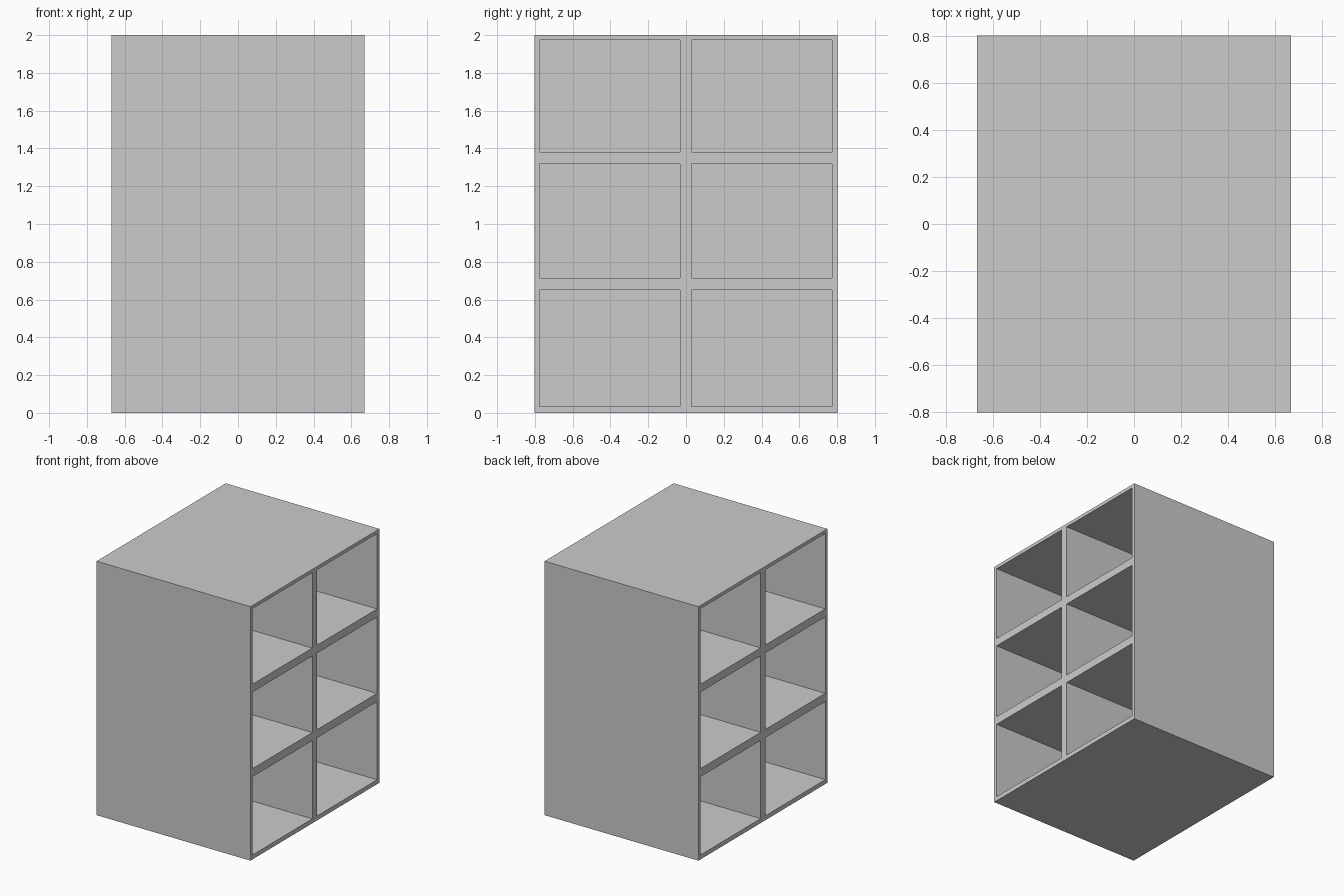
import bpy
import bmesh
from mathutils import Matrix

if "Cube" in bpy.data.objects:
    bpy.data.objects.remove(bpy.data.objects["Cube"], do_unlink=True)

WIDTH, DEPTH, HEIGHT = 1.34, 1.605, 2.0
PANEL = 0.03          # half thickness of the central panel
OVERSHOOT = 0.1       # cutters reach past the open sides

grey = bpy.data.materials.new("plain grey")
grey.use_nodes = True
colour = (0.6, 0.6, 0.6, 1)
grey.diffuse_color = colour
grey.node_tree.nodes["Principled BSDF"].inputs["Base Color"].default_value = colour


def add_box(bm, xs, ys, zs):
    """Add a box spanning the given ranges."""
    centre = [(a + b) / 2 for a, b in (xs, ys, zs)]
    size = [abs(b - a) for a, b in (xs, ys, zs)]
    bmesh.ops.create_cube(
        bm, size=1, matrix=Matrix.Translation(centre) @ Matrix.Diagonal((*size, 1)))


def make_object(name, bm):
    mesh = bpy.data.meshes.new(name)
    bm.to_mesh(mesh)
    bm.free()
    mesh.materials.append(grey)
    obj = bpy.data.objects.new(name, mesh)
    bpy.context.collection.objects.link(obj)
    return obj


# Solid cabinet block
bm = bmesh.new()
add_box(bm, (-WIDTH / 2, WIDTH / 2), (-DEPTH / 2, DEPTH / 2), (0, HEIGHT))
cabinet = make_object("shelf_cabinet", bm)

# Two columns by three rows of compartments, open on both sides
columns = [(-0.776, -0.032), (0.028, 0.774)]
rows = [(0.035, 0.65), (0.715, 1.317), (1.38, 1.973)]
bm = bmesh.new()
for side in (-1, 1):
    for ys in columns:
        for zs in rows:
            add_box(bm, (side * PANEL, side * (WIDTH / 2 + OVERSHOOT)), ys, zs)
cutter = make_object("compartment_cutter", bm)
cutter.hide_render = True

# Hollow out the compartments and discard the cutter
cut = cabinet.modifiers.new("compartments", "BOOLEAN")
cut.operation = "DIFFERENCE"
cut.solver = "EXACT"
cut.object = cutter
bpy.context.view_layer.objects.active = cabinet
bpy.ops.object.modifier_apply(modifier=cut.name)
bpy.data.objects.remove(cutter, do_unlink=True)
